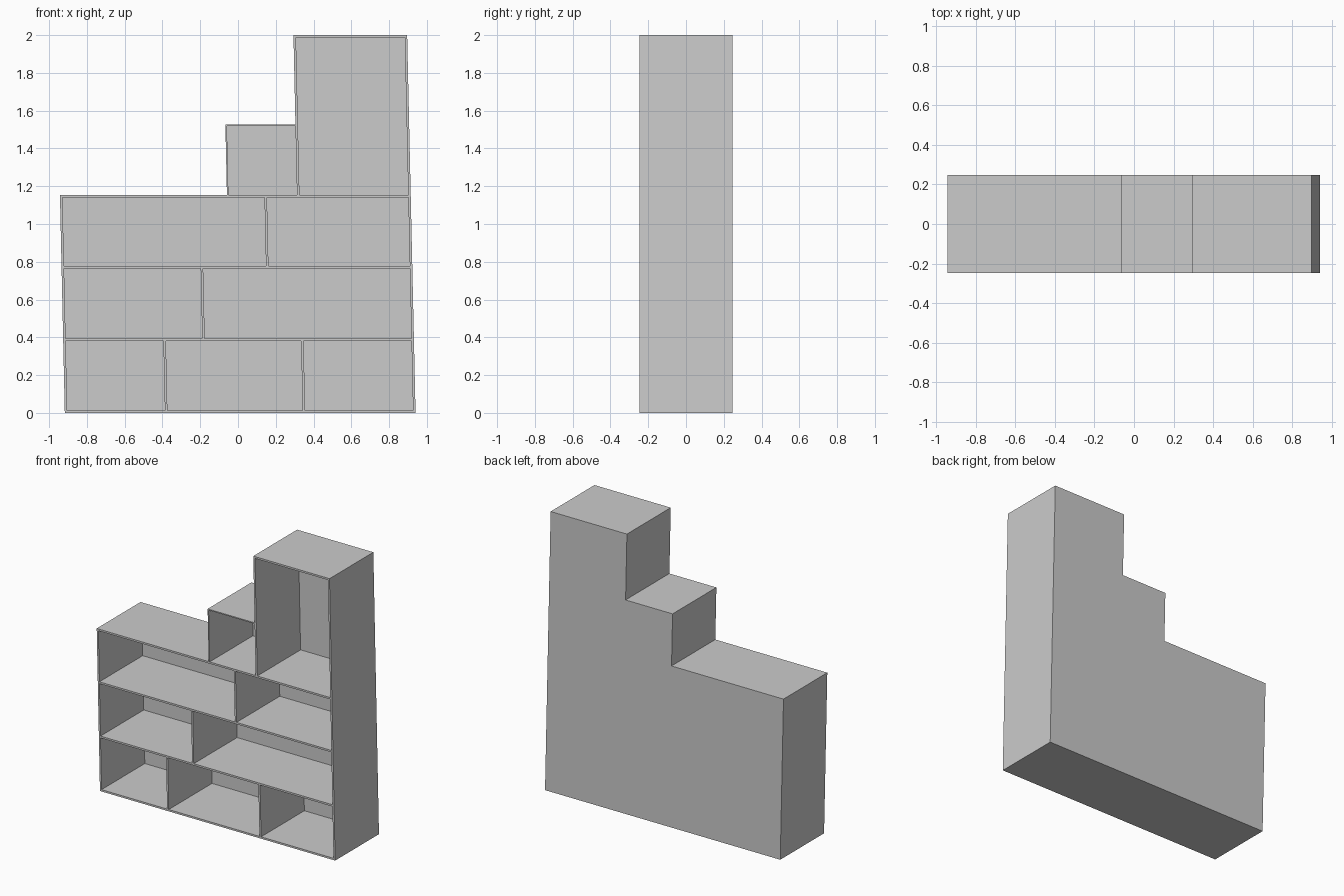
import bpy

if "Cube" in bpy.data.objects:
    bpy.data.objects.remove(bpy.data.objects["Cube"])

LEAN = -0.0222        # sideways lean of the whole unit per unit of height
T = 0.013             # board thickness
Y0, Y1 = -0.247, 0.247
BACK = 0.006


def board(name, x0, x1, z0, z1, y0=Y0, y1=Y1 - BACK):
    bpy.ops.mesh.primitive_cube_add(size=1)
    ob = bpy.context.object
    ob.name = name
    for v in ob.data.vertices:
        x = x1 if v.co.x > 0 else x0
        y = y1 if v.co.y > 0 else y0
        z = z1 if v.co.z > 0 else z0
        v.co = (x + LEAN * z, y, z)
    return ob


L, R = -0.917, 0.940          # outer sides at floor level
SHELVES = [0.0, 0.38, 0.765, 1.14]
MAIN_TOP = 1.14 + T
MID_TOP, TALL_TOP = 1.527, 2.0
MID_L, TALL_L = -0.033, 0.338

# outer sides
board("left_side", L, L + T, 0, MAIN_TOP)
board("right_side", R - T, R, 0, TALL_TOP)

# long horizontal shelves
for i, z in enumerate(SHELVES):
    board(f"shelf_{i}", L + T, R - T, z, z + T)

# staggered dividers of the three lower rows
for row, centres in enumerate([(-0.380, 0.349), (-0.174,), (0.172,)]):
    for j, x in enumerate(centres):
        board(f"divider_{row}_{j}", x - T / 2, x + T / 2,
              SHELVES[row] + T, SHELVES[row + 1])

# middle step box
board("step_side", MID_L, MID_L + 0.008, MAIN_TOP, MID_TOP)
board("step_top", MID_L + 0.008, TALL_L, MID_TOP - 0.008, MID_TOP)

# tall end box
board("tall_side", TALL_L, TALL_L + T, MAIN_TOP, TALL_TOP)
board("tall_top", TALL_L + T, R - T, TALL_TOP - T, TALL_TOP)

# back panels
for name, x0, z0, x1, z1 in [("main_back", L, 0, R, MAIN_TOP),
                             ("step_back", MID_L, MAIN_TOP, TALL_L, MID_TOP),
                             ("tall_back", TALL_L, MAIN_TOP, R, TALL_TOP)]:
    board(name, x0, x1, z0, z1, Y1 - BACK, Y1)
